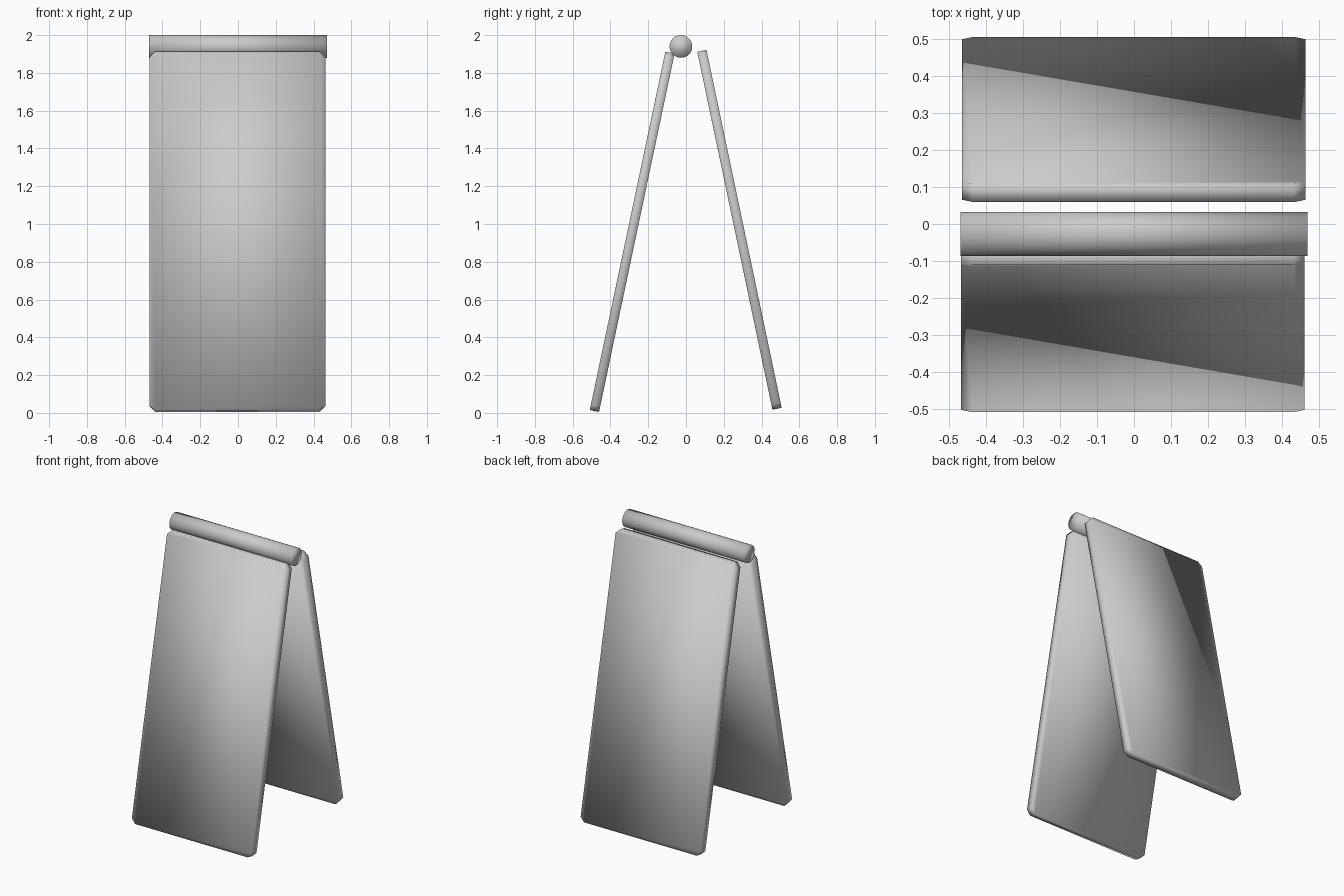
import bpy
import bmesh
import math
from mathutils import Matrix, Vector

cube = bpy.data.objects.get("Cube")
if cube:
    bpy.data.objects.remove(cube)

grey = bpy.data.materials.new("light_grey")
grey.use_nodes = True
colour = (0.6, 0.6, 0.6, 1)
grey.diffuse_color = colour
grey.node_tree.nodes["Principled BSDF"].inputs["Base Color"].default_value = colour


def add_object(name, bm):
    bmesh.ops.recalc_face_normals(bm, faces=bm.faces)
    for face in bm.faces:
        face.smooth = True
    mesh = bpy.data.meshes.new(name)
    bm.to_mesh(mesh)
    bm.free()
    mesh.materials.append(grey)
    obj = bpy.data.objects.new(name, mesh)
    bpy.context.collection.objects.link(obj)
    return obj


def add_board(name, foot, head, width=0.93, thickness=0.05, cut=0.03):
    """Flat board with clipped corners, leaning from foot to head."""
    foot, head = Vector(foot), Vector(head)
    lean = head - foot
    bm = bmesh.new()
    bmesh.ops.create_cube(bm, size=1, matrix=Matrix.Diagonal((width, thickness, lean.length, 1)))
    corners = [e for e in bm.edges if abs((e.verts[0].co - e.verts[1].co).y) > thickness / 2]
    bmesh.ops.bevel(bm, geom=corners, offset=cut, segments=1, affect='EDGES')
    tilt = Matrix.Rotation(-math.atan2(lean.y, lean.z), 4, 'X')
    bmesh.ops.transform(bm, matrix=Matrix.Translation((foot + head) / 2) @ tilt, verts=bm.verts)
    return add_object(name, bm)


# Two leaning boards
add_board("front_board", (-0.003, -0.485, 0.01), (-0.003, -0.085, 1.907))
add_board("back_board", (-0.001, 0.482, 0.022), (-0.001, 0.084, 1.917))

# Round bar along the top
bm = bmesh.new()
bmesh.ops.create_cone(bm, cap_ends=True, segments=32, radius1=0.06, radius2=0.06, depth=0.94,
                      matrix=Matrix.Translation((0, -0.027, 1.94)) @ Matrix.Rotation(math.pi / 2, 4, 'Y'))
add_object("top_bar", bm)
